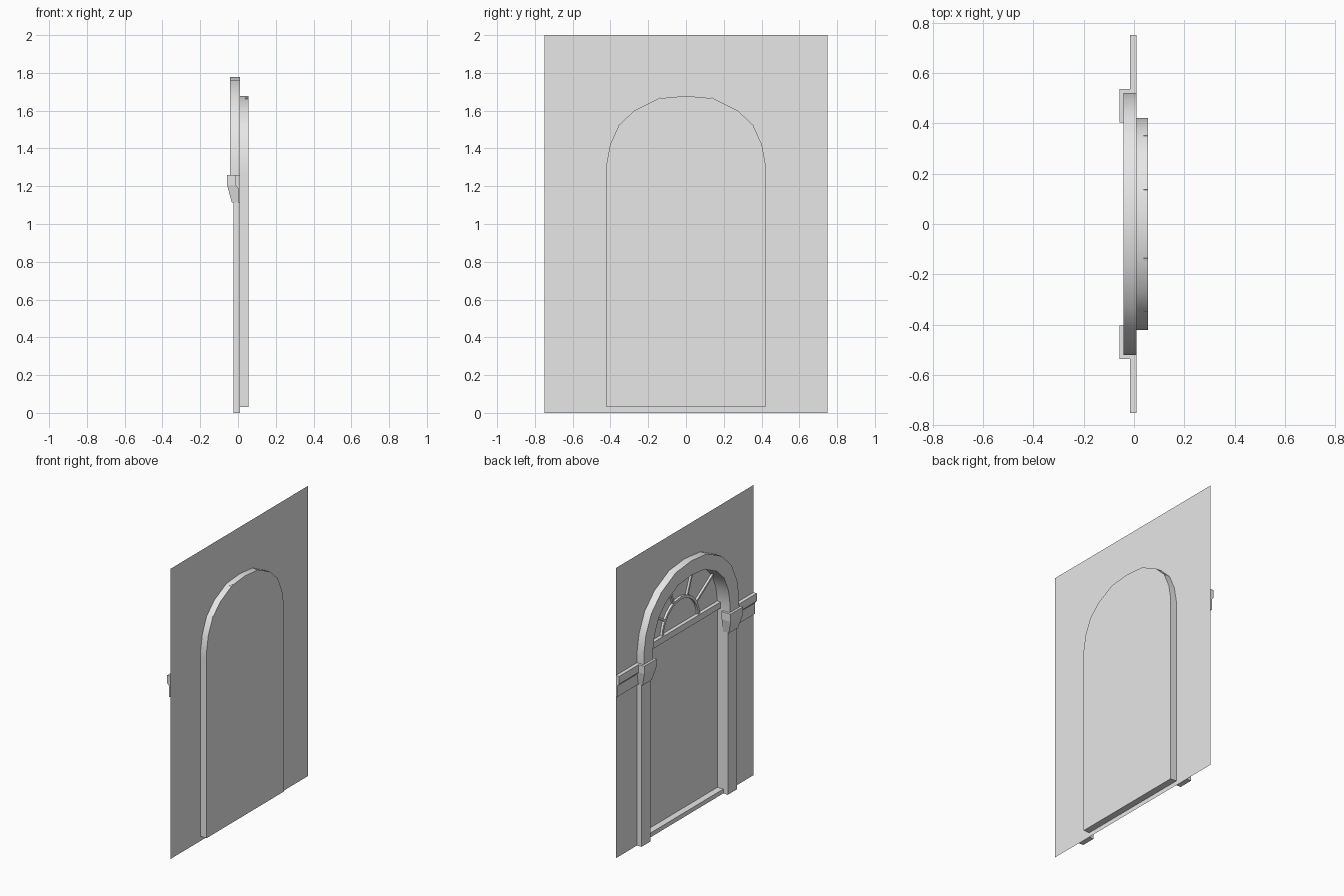
import bpy, bmesh, math
from mathutils import Vector

if "Cube" in bpy.data.objects:
    bpy.data.objects.remove(bpy.data.objects["Cube"], do_unlink=True)

GREY = (0.8, 0.8, 0.8, 1)
stone = bpy.data.materials.new("pale_grey")
stone.use_nodes = True
stone.diffuse_color = GREY
stone.node_tree.nodes["Principled BSDF"].inputs["Base Color"].default_value = GREY

WALL, BACK = 0.01, 0.055      # wall sheet and recess back, along x
SPRING = 1.26                 # height where the arch rests


def finish(name, bm, smooth=False, fix=True):
    if fix:
        bmesh.ops.recalc_face_normals(bm, faces=bm.faces)
    mesh = bpy.data.meshes.new(name)
    bm.to_mesh(mesh)
    bm.free()
    mesh.materials.append(stone)
    obj = bpy.data.objects.new(name, mesh)
    bpy.context.collection.objects.link(obj)
    if smooth:
        bpy.ops.object.select_all(action='DESELECT')
        obj.select_set(True)
        bpy.context.view_layer.objects.active = obj
        bpy.ops.object.shade_smooth_by_angle(angle=math.radians(30))
    return obj


def loft(name, sections, smooth=False, closed=True):
    """Skin a list of matching cross-sections and cap both ends."""
    bm = bmesh.new()
    rings = [[bm.verts.new(p) for p in s] for s in sections]
    n = len(rings[0])
    for a, b in zip(rings, rings[1:]):
        for i in range(n):
            j = (i + 1) % n
            bm.faces.new((a[i], a[j], b[j], b[i]))
    if closed:
        bm.faces.new(rings[0])
    bm.faces.new(rings[-1])
    return finish(name, bm, smooth)


def box(name, x, y, z):
    return loft(name, [[(x[0], y[0], h), (x[1], y[0], h),
                        (x[1], y[1], h), (x[0], y[1], h)] for h in z])


def sweep(name, path, rail, x0, x1, smooth=True):
    """Strip between two matching (y, z) curves, from x0 to x1."""
    return loft(name, [[(x0, *p), (x1, *p), (x1, *q), (x0, *q)]
                       for p, q in zip(path, rail)], smooth)


# Arch curve, mirrored from one half
half = [(0.42, SPRING), (0.42, 1.32), (0.402, 1.42), (0.355, 1.523),
        (0.275, 1.6), (0.143, 1.665), (0, 1.678)]
arch = half + [(-y, z) for y, z in reversed(half[:-1])]
opening = [(0.42, 0.03)] + arch + [(-0.42, 0.03)]


def offset(path, d):
    out = []
    for i, p in enumerate(path):
        a, b = path[max(i - 1, 0)], path[min(i + 1, len(path) - 1)]
        t = (Vector(b) - Vector(a)).normalized()
        out.append((p[0] + t.y * d, p[1] - t.x * d))
    return out


# Wall sheet with the arched opening
bm = bmesh.new()
edges = []
for loop in ([(-0.75, 0), (0.75, 0), (0.75, 2), (-0.75, 2)], opening):
    vs = [bm.verts.new((WALL, *p)) for p in loop]
    edges += [bm.edges.new((v, vs[(i + 1) % len(vs)])) for i, v in enumerate(vs)]
bmesh.ops.triangle_fill(bm, edges=edges, use_beauty=True, normal=(-1, 0, 0))
bmesh.ops.dissolve_limit(bm, angle_limit=0.01, verts=bm.verts, edges=bm.edges)
finish("wall", bm)

# Recess: jambs, soffit, sill and the door panel at the back
loft("door_recess", [[(x, *p) for p in opening] for x in (WALL, BACK)],
     smooth=True, closed=False)

# Raised arch surround
sweep("arch_surround", arch, offset(arch, 0.1), -0.042, WALL)

# Columns, tapered capitals and side bands, for both sides
impost = [(WALL, 1.26), (-0.015, 1.26), (-0.015, 1.207),
          (-0.001, 1.19), (-0.001, 1.115), (WALL, 1.115)]
for side, s in (("left", 1), ("right", -1)):
    box("column_" + side, (-0.025, WALL), (s * 0.42, s * 0.52), (0, 1.2))
    loft("capital_" + side,
         [[(x, s * a, z), (x, s * b, z), (WALL, s * b, z), (WALL, s * a, z)]
          for x, a, b, z in ((-0.033, 0.42, 0.52, 1.115),
                             (-0.058, 0.403, 0.537, 1.207),
                             (-0.058, 0.403, 0.537, SPRING))])
    loft("side_band_" + side,
         [[(x, s * y, z) for x, z in impost] for y in (0.5, 0.75)])

# Fanlight: transom, half ring and radial bars
box("transom", (0.03, BACK), (-0.419, 0.419), (1.272, 1.315))
centre = Vector((0, 1.3))


def half_ring(r):
    return [(r * math.cos(a), centre.y + r * math.sin(a))
            for a in (math.pi * i / 12 for i in range(13))]


sweep("fanlight_ring", half_ring(0.19), half_ring(0.208), 0.038, 0.054)

for s in (1, -1):
    for tip in ((0.355, 1.525), (0.143, 1.667)):
        end = Vector((s * tip[0], tip[1]))
        d = (end - centre).normalized()
        w = Vector((-d.y, d.x)) * 0.007
        start = centre + d * 0.2
        sweep("fanlight_bar", [start - w, end - w], [start + w, end + w],
              0.038, 0.053, smooth=False)
